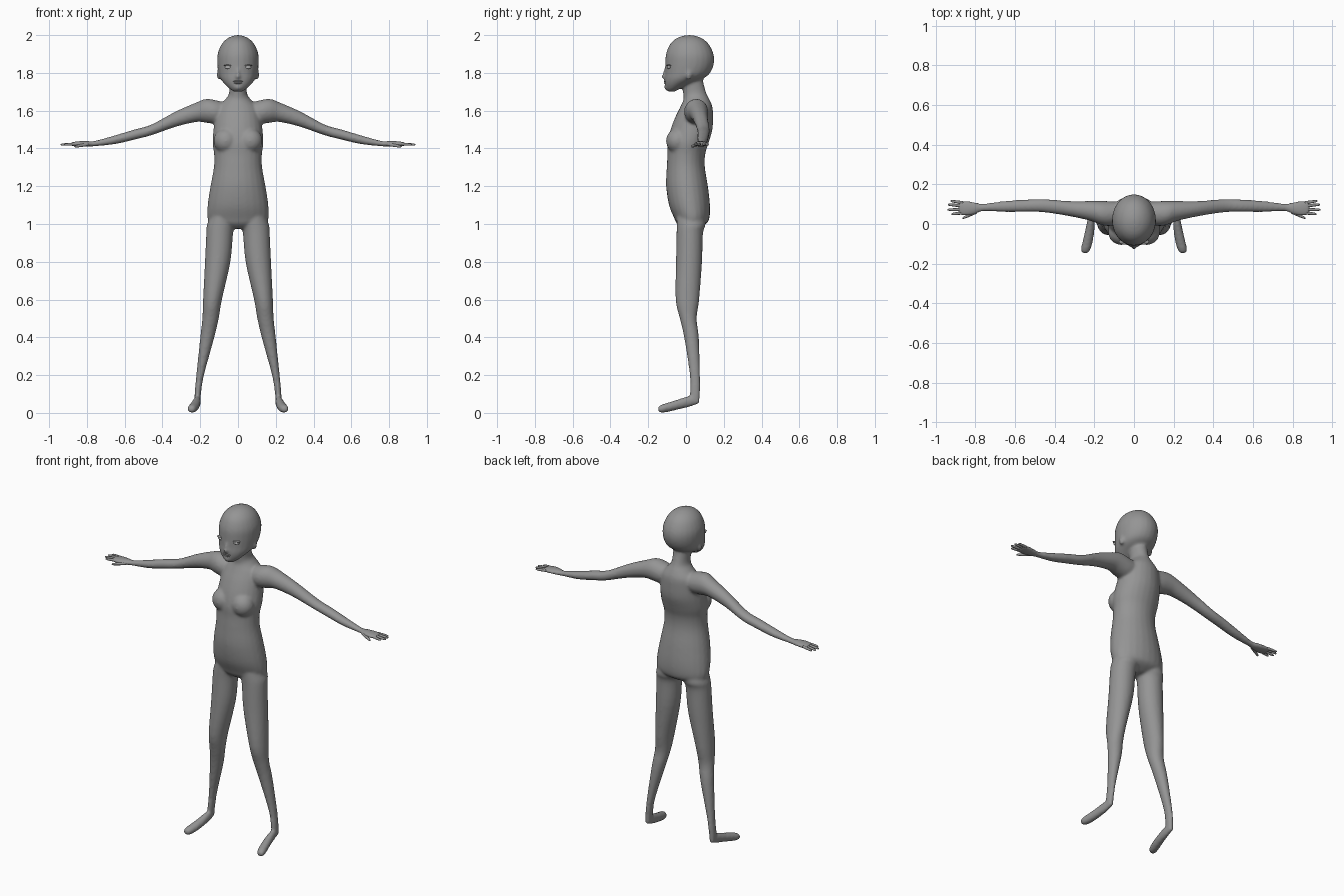
import bpy, bmesh, math
from mathutils import Vector, Matrix

cube = bpy.data.objects.get("Cube")
if cube:
    bpy.data.objects.remove(cube, do_unlink=True)

CM = 0.01            # tables are written in hundredths of a unit
X, Y, Z = 0, 1, 2


def make_material(name, value):
    mat = bpy.data.materials.new(name)
    mat.use_nodes = True
    colour = (value, value, value, 1)
    mat.diffuse_color = colour
    mat.node_tree.nodes["Principled BSDF"].inputs["Base Color"].default_value = colour
    return mat


skin = make_material("grey_skin", 0.3)
eye_white = make_material("pale_eye", 0.55)


def catmull(p0, p1, p2, p3, t):
    """Smooth blend between two neighbouring cross-sections."""
    return [0.5 * (2 * b + (c - a) * t + (2 * a - 5 * b + 4 * c - d) * t * t
                   + (3 * b - a - 3 * c + d) * t ** 3)
            for a, b, c, d in zip(p0, p1, p2, p3)]


def refine(rings, steps):
    last = len(rings) - 1
    out = []
    for i in range(last):
        quad = [rings[min(max(i + k, 0), last)] for k in (-1, 0, 1, 2)]
        out += [catmull(*quad, s / steps) for s in range(steps)]
    return out + [rings[last]]


def loft(bm, axis, rings, side=1, sides=24, steps=4):
    """Skin oval sections: (position, low a, high a, low b, high b) along an axis."""
    others = [k for k in (X, Y, Z) if k != axis]
    loops = []
    for pos, a0, a1, b0, b1 in refine(rings, steps):
        loop = []
        for k in range(sides):
            ang = math.tau * k / sides
            co = Vector()
            co[axis] = pos
            co[others[0]] = (a0 + a1) / 2 + (a1 - a0) / 2 * math.cos(ang)
            co[others[1]] = (b0 + b1) / 2 + (b1 - b0) / 2 * math.sin(ang)
            co.x *= side
            loop.append(bm.verts.new(co * CM))
        loops.append(loop)
    for low, high in zip(loops, loops[1:]):
        for k in range(sides):
            n = (k + 1) % sides
            bm.faces.new((low[k], low[n], high[n], high[k]))
    bm.faces.new(loops[0])
    bm.faces.new(loops[-1])


def ball(bm, centre, radii):
    place = Matrix.Translation(Vector(centre) * CM) @ Matrix.Diagonal((*(Vector(radii) * CM), 1))
    bmesh.ops.create_uvsphere(bm, u_segments=20, v_segments=12, radius=1, matrix=place)


def finish(bm, name, mat):
    bmesh.ops.recalc_face_normals(bm, faces=bm.faces)
    mesh = bpy.data.meshes.new(name)
    bm.to_mesh(mesh)
    bm.free()
    mesh.materials.append(mat)
    mesh.shade_smooth()
    obj = bpy.data.objects.new(name, mesh)
    bpy.context.collection.objects.link(obj)
    return obj


def mirrored(half):
    """Symmetric sections: (height, half width, front, back)."""
    return [(z, -w, w, front, back) for z, w, front, back in half]


torso = mirrored([
    (97.5, 5, -2, 6), (100, 14, -4.8, 10.5), (103, 16.2, -6.2, 12.4),
    (110, 16.1, -9, 12.7), (120, 14.6, -10.5, 11.6), (130, 12.8, -10.2, 10),
    (137, 12.7, -9.8, 10.2), (143, 13.5, -9.8, 12), (150, 13, -8.2, 14),
    (157, 12, -5.5, 14.3), (162, 10.5, -3, 14), (166, 6.8, -1.3, 12.4),
    (169, 4.8, -1.5, 10.9), (175, 4.6, -2, 9.2), (181, 4.6, -2, 8.5)])

head = mirrored([
    (170, 2, -9.3, -6), (171.2, 4, -10.3, -4), (174, 7, -11.2, 2),
    (177, 9.4, -11.4, 9), (180, 10.4, -11.1, 12.8), (185, 11, -11, 14.8),
    (190, 10.8, -10.6, 14.6), (195, 8.8, -8.6, 12.2), (198, 6, -5.6, 9),
    (199.5, 3, -2, 5.4), (200, 0.8, 1, 2.8)])

leg = [
    (108, 2, 13, -5, 9), (100, 1.4, 16.3, -5, 10.4), (95, 2.6, 16.8, -5, 9),
    (80, 4, 17.5, -5.3, 8.5), (60, 8.5, 18.5, -5.5, 7), (50, 10.2, 18.9, -3.3, 5.7),
    (40, 12.5, 20, -1, 6.8), (20, 18, 22.1, 2, 7.5), (10, 19.6, 23, 2.1, 7.5),
    (5.5, 19.9, 23, 2.8, 7)]

foot = [
    (7, 20.3, 22.6, 5, 8), (2, 19.7, 23.5, 3.2, 9), (-4, 20, 24.8, 1.8, 7.2),
    (-9, 20.8, 26, 0.6, 5.6), (-13, 22, 26.8, 0, 4.4), (-14.8, 23.3, 26, 0.7, 3.2)]

# Sections along the arm: x, front, back, bottom, top
arm = [
    (6, 1, 11, 154, 164), (12, -1, 11.5, 153, 165.6), (17, -0.3, 11.6, 153.6, 166.2),
    (22, 1.6, 11.6, 154, 164.4), (33, 4, 11.6, 151.4, 159.6), (46, 5.9, 12.6, 146.9, 152.6),
    (55, 6, 12.3, 144.6, 150), (65, 6, 11.6, 142.3, 147), (76, 6.4, 10.3, 141.1, 144),
    (80, 4.9, 11, 140.9, 144), (85, 4, 11.7, 141, 143.8), (88.5, 4.8, 11.5, 141.2, 143.2)]

# Body: overlapping volumes fused into one smooth skin
bm = bmesh.new()
loft(bm, Z, torso)
loft(bm, Z, head)
ball(bm, (0, -11.3, 178), (1.3, 1.8, 1.4))      # nose tip
ball(bm, (0, -10.9, 180), (0.9, 1.2, 2.6))      # nose bridge
ball(bm, (0, -10.2, 172.6), (2.4, 1.3, 1.8))    # chin
for side in (1, -1):
    loft(bm, Z, leg, side)
    loft(bm, Y, foot, side)
    loft(bm, X, arm, side)
    ball(bm, (side * 6.4, -4.4, 144), (6.6, 6.2, 6.6))    # bust
    ball(bm, (side * 10.2, 1.5, 179), (1.1, 1.6, 2.8))    # ear
body = finish(bm, "body", skin)
remesh = body.modifiers.new("fuse", 'REMESH')
remesh.mode = 'VOXEL'
remesh.voxel_size = 0.0075
remesh.use_smooth_shade = True
relax = body.modifiers.new("relax", 'SMOOTH')
relax.factor = 0.5
relax.iterations = 8

# Fingers: base y, tip x, tip y
fingers = [(5.6, 92, 5), (7.3, 94, 7.2), (9.1, 93.8, 9.8), (10.7, 92.4, 11.6)]


def finger(bm, base, tip, r, side):
    rings = []
    for t, k in ((0, 1), (0.5, 1), (0.9, 0.75), (1, 0.25)):
        x, y, z = Vector(base).lerp(Vector(tip), t)
        rings.append((x, y - r * k, y + r * k, z - r * k, z + r * k))
    loft(bm, X, rings, side, sides=10, steps=3)


for side, label in ((1, "left"), (-1, "right")):
    bm = bmesh.new()
    for y, tip_x, tip_y in fingers:
        finger(bm, (86, y, 142.4), (tip_x, tip_y, 142), 0.75, side)
    finger(bm, (79, 6.2, 142.2), (86.5, 2.9, 141), 0.85, side)
    finish(bm, label + "_fingers", skin)

    # Eye with an upper lid
    bm = bmesh.new()
    ball(bm, (side * 4.8, -8.9, 183), (2.3, 1.2, 0.9))
    finish(bm, label + "_eye", eye_white)
    bm = bmesh.new()
    ball(bm, (side * 4.9, -8.9, 183.9), (2.7, 1.4, 0.5))
    finish(bm, label + "_eyelid", skin)

# Lips
bm = bmesh.new()
ball(bm, (0, -10.9, 175.5), (2.6, 0.8, 0.5))
ball(bm, (0, -10.8, 174.6), (2.1, 0.8, 0.5))
finish(bm, "lips", skin)
